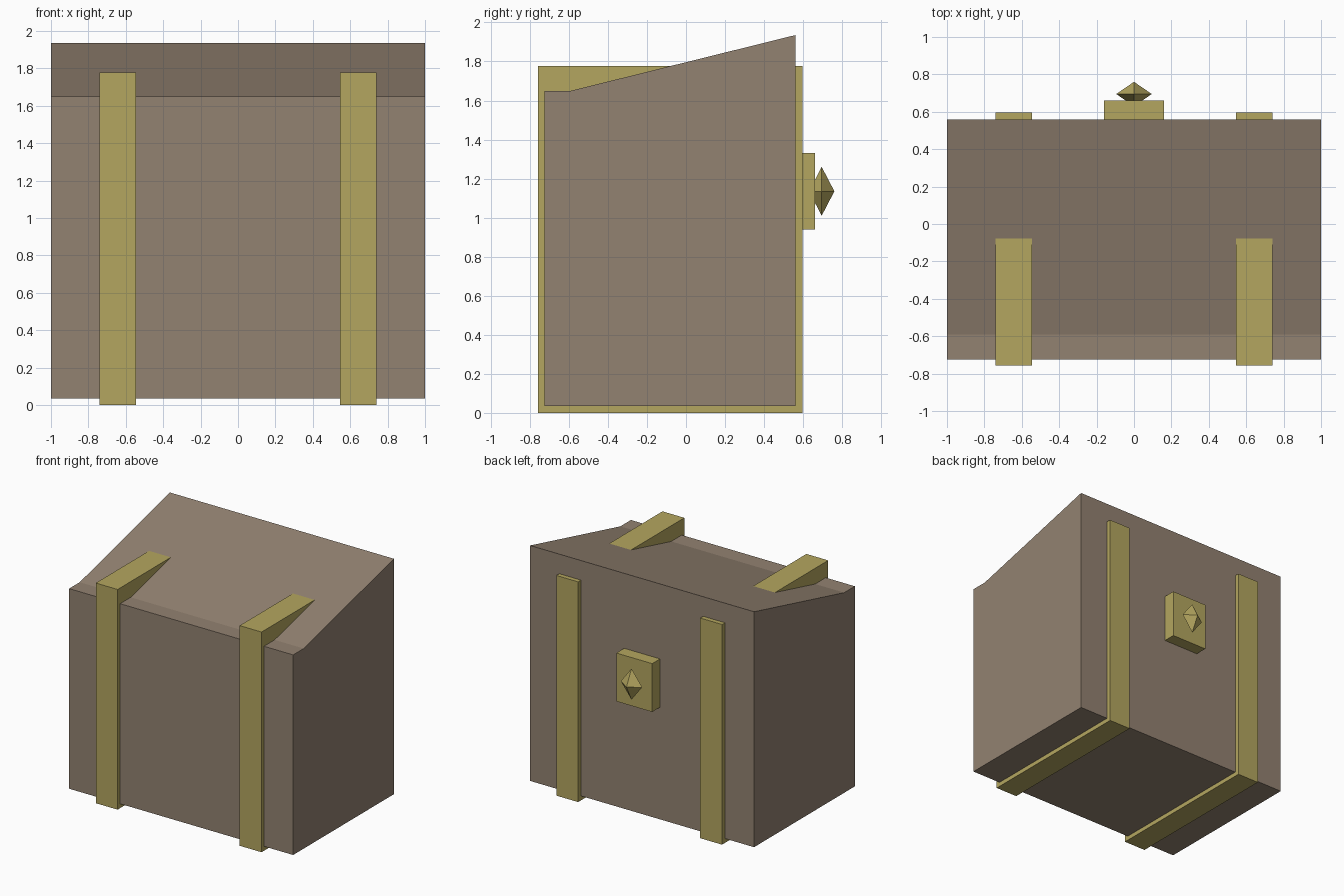
import bpy
import bmesh
from mathutils import Vector

cube = bpy.data.objects.get("Cube")
if cube:
    bpy.data.objects.remove(cube, do_unlink=True)


def material(name, color):
    mat = bpy.data.materials.new(name)
    mat.use_nodes = True
    mat.diffuse_color = color
    bsdf = mat.node_tree.nodes["Principled BSDF"]
    bsdf.inputs["Base Color"].default_value = color
    bsdf.inputs["Roughness"].default_value = 0.8
    return mat


brown = material("brown_leather", (0.29, 0.223, 0.165, 1))
brass = material("dull_brass", (0.455, 0.38, 0.115, 1))


def finish(name, bm, mat):
    bmesh.ops.recalc_face_normals(bm, faces=bm.faces[:])
    mesh = bpy.data.meshes.new(name)
    bm.to_mesh(mesh)
    bm.free()
    mesh.materials.append(mat)
    obj = bpy.data.objects.new(name, mesh)
    bpy.context.collection.objects.link(obj)
    return obj


def prism(name, profile, x0, x1, mat):
    """Extrude a (y, z) outline along x."""
    bm = bmesh.new()
    face = bm.faces.new([bm.verts.new((x0, y, z)) for y, z in profile])
    new = bmesh.ops.extrude_face_region(bm, geom=[face])["geom"]
    verts = [v for v in new if isinstance(v, bmesh.types.BMVert)]
    bmesh.ops.translate(bm, verts=verts, vec=(x1 - x0, 0, 0))
    return finish(name, bm, mat)


def rect(y0, y1, z0, z1):
    return [(y0, z0), (y1, z0), (y1, z1), (y0, z1)]


# Case with a short flat ledge and a sloping top
prism("case_body", [(-0.725, 0.035), (0.56, 0.035), (0.56, 1.935),
                    (-0.59, 1.65), (-0.725, 1.65)], -1, 1, brown)

# Straps wrapping the case
for side, x0, x1 in (("left", 0.545, 0.74), ("right", -0.74, -0.545)):
    prism(side + "_strap", rect(-0.757, 0.597, 0, 1.777), x0, x1, brass)

# Clasp plate on the back
prism("clasp_plate", rect(0.54, 0.66, 0.94, 1.33), -0.16, 0.16, brass)

# Faceted knob: a stretched octahedron
bm = bmesh.new()
center = Vector((0, 0.695, 1.135))
radii = (0.095, 0.065, 0.125)
for axis, r in enumerate(radii):
    for sign in (-1, 1):
        point = center.copy()
        point[axis] += sign * r
        bm.verts.new(point)
bmesh.ops.convex_hull(bm, input=bm.verts[:])
finish("clasp_knob", bm, brass)
